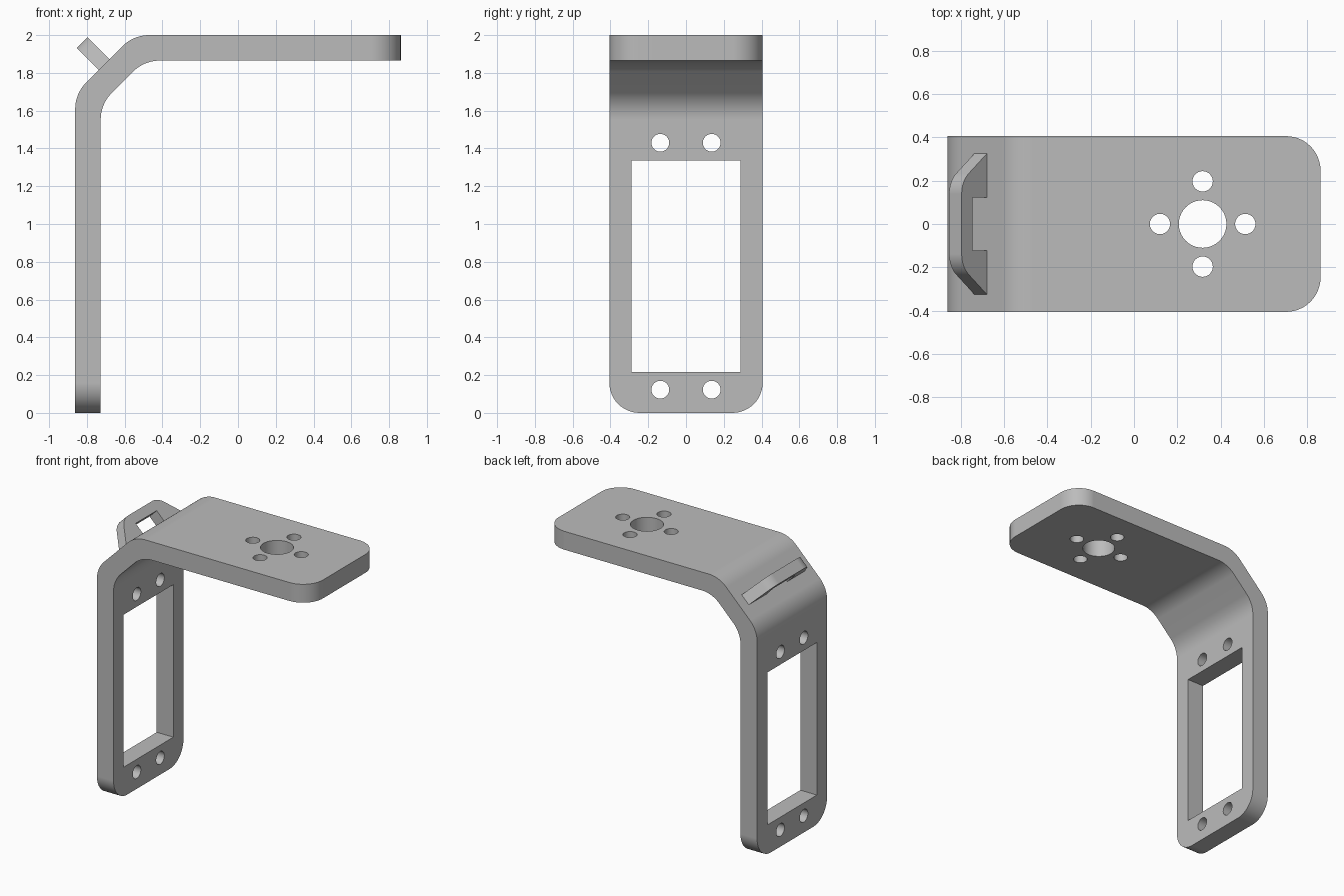
import bpy, bmesh, math
from mathutils import Vector, Matrix

cube = bpy.data.objects.get("Cube")
if cube:
    bpy.data.objects.remove(cube, do_unlink=True)

grey = bpy.data.materials.new("plain grey")
grey.use_nodes = True
GREY = (0.5, 0.5, 0.5, 1)
grey.diffuse_color = GREY
grey.node_tree.nodes["Principled BSDF"].inputs["Base Color"].default_value = GREY

HALF = 0.406      # half width of the strip
THICK = 0.135     # plate thickness
BEND = 0.2        # bend radius
END = 0.16        # end corner radius
LEFT, RIGHT, TOP = -0.862, 0.862, 2.0


def fillet(points, radii, steps=10):
    """Replace the corners of a closed 2D outline with arcs."""
    out = []
    for i, r in enumerate(radii):
        p = Vector(points[i])
        if not r:
            out.append(p)
            continue
        a = (Vector(points[i - 1]) - p).normalized()
        b = (Vector(points[(i + 1) % len(points)]) - p).normalized()
        half = a.angle(b) / 2
        centre = p + (a + b).normalized() * r / math.sin(half)
        start = p + a * r / math.tan(half) - centre
        end = p + b * r / math.tan(half) - centre
        turn = math.pi - 2 * half
        for k in range(steps + 1):
            t = k / steps
            out.append(centre + (start * math.sin((1 - t) * turn)
                                 + end * math.sin(t * turn)) / math.sin(turn))
    return out


def prism(name, outline, depth, matrix):
    """Extrude an outline by depth along local z, then place it."""
    bm = bmesh.new()
    face = bm.faces.new([bm.verts.new((p[0], p[1], -depth / 2)) for p in outline])
    new = bmesh.ops.extrude_face_region(bm, geom=[face])["geom"]
    bmesh.ops.translate(bm, vec=(0, 0, depth),
                        verts=[v for v in new if isinstance(v, bmesh.types.BMVert)])
    bmesh.ops.transform(bm, matrix=matrix, verts=bm.verts)
    bmesh.ops.recalc_face_normals(bm, faces=bm.faces)
    mesh = bpy.data.meshes.new(name)
    bm.to_mesh(mesh)
    bm.free()
    mesh.materials.append(grey)
    obj = bpy.data.objects.new(name, mesh)
    bpy.context.collection.objects.link(obj)
    return obj


def activate(obj):
    bpy.ops.object.select_all(action="DESELECT")
    obj.select_set(True)
    bpy.context.view_layer.objects.active = obj


def cut(obj, cutter):
    mod = obj.modifiers.new("cut", "BOOLEAN")
    mod.operation, mod.solver, mod.object = "DIFFERENCE", "EXACT", cutter
    activate(obj)
    bpy.ops.object.modifier_apply(modifier=mod.name)
    bpy.data.objects.remove(cutter, do_unlink=True)


def circle(r, n=40):
    return [(r * math.cos(math.tau * i / n), r * math.sin(math.tau * i / n))
            for i in range(n)]


def finish(obj):
    activate(obj)
    bpy.ops.object.shade_smooth_by_angle(angle=math.radians(30))
    obj.modifiers.new("flat normals", "WEIGHTED_NORMAL").keep_sharp = True


# Bent strip: outer and inner edges share a 45 degree middle section
SLOPE = 2.553                                 # z - x on the outer slope
inner_slope = SLOPE - THICK * math.sqrt(2)
xi, zi = LEFT + THICK, TOP - THICK
profile = [(LEFT, 0), (LEFT, LEFT + SLOPE), (TOP - SLOPE, TOP), (RIGHT, TOP),
           (RIGHT, zi), (zi - inner_slope, zi), (xi, xi + inner_slope), (xi, 0)]
stand = Matrix.Rotation(math.pi / 2, 4, "X")   # outline drawn in x and z
bracket = prism("bent_bracket", fillet(profile, [0, BEND, BEND, 0, 0, BEND, BEND, 0]),
                2 * HALF, stand)

# Rounded corners at both free ends
bm = bmesh.new()
bm.from_mesh(bracket.data)
ends = [e for e in bm.edges
        if abs(e.verts[0].co.y - e.verts[1].co.y) < 0.001
        and (all(v.co.z < 0.001 for v in e.verts)
             or all(v.co.x > RIGHT - 0.001 for v in e.verts))]
bmesh.ops.bevel(bm, geom=ends, offset=END, segments=12, profile=0.5, affect="EDGES")
bm.to_mesh(bracket.data)
bm.free()

# Window and screw holes in the upright
sideways = Matrix.Translation((LEFT + THICK / 2, 0, 0)) @ Matrix(
    ((0, 0, 1, 0), (1, 0, 0, 0), (0, 1, 0, 0), (0, 0, 0, 1)))
window = [(-0.288, 0.217), (0.288, 0.217), (0.288, 1.337), (-0.288, 1.337)]
cut(bracket, prism("window_cutter", window, 0.4, sideways))
for y in (-0.136, 0.136):
    for z in (0.123, 1.43):
        spot = sideways @ Matrix.Translation((y, z, 0))
        cut(bracket, prism("hole_cutter", circle(0.047), 0.4, spot))

# Centre hole with four screw holes in the top plate
for dx, dy, r in ((0, 0, 0.11), (-1, 0, 0.047), (1, 0, 0.047), (0, -1, 0.047), (0, 1, 0.047)):
    spot = Matrix.Translation((0.317 + 0.197 * dx, 0.197 * dy, TOP))
    cut(bracket, prism("hole_cutter", circle(r), 0.5, spot))
finish(bracket)

# Slotted loop standing square on the slope
SINK = 0.004
loop = [(-0.328, -SINK), (-0.198, 0.164), (0.198, 0.164), (0.328, -SINK),
        (0.122, -SINK), (0.122, 0.093), (-0.122, 0.093), (-0.122, -SINK)]
s = math.sqrt(0.5)
base_x = -0.709
on_slope = Matrix(((0, -s, s, base_x), (1, 0, 0, 0),
                   (0, s, s, base_x + SLOPE), (0, 0, 0, 1)))
strap_loop = prism("strap_loop", fillet(loop, [0, 0.12, 0.12, 0, 0, 0, 0, 0]),
                   0.082, on_slope)
finish(strap_loop)
